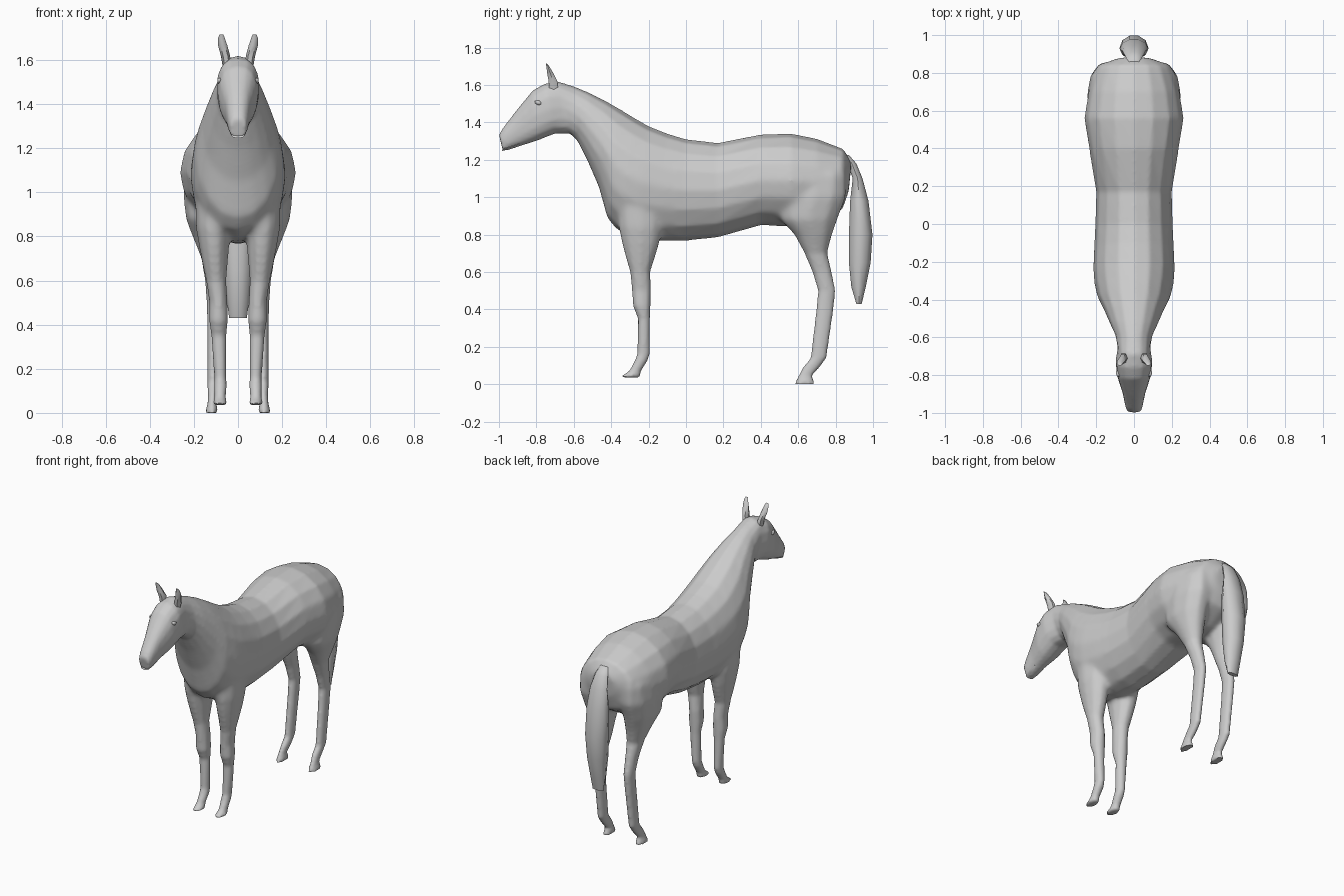
import bpy, bmesh, math
from mathutils import Vector

grey = bpy.data.materials.new("grey coat")
grey.diffuse_color = (0.6, 0.6, 0.6, 1)


def loft(name, rings, sides=12, mirror=False):
    """Skin rings given as (centre, half axis a, half axis b, roundness)."""
    bm = bmesh.new()
    loops = []

    def bend(v, p):
        return math.copysign(abs(v) ** p, v) if abs(v) > 1e-6 else 0.0

    for c, a, b, p in rings:
        ang = [2 * math.pi * i / sides for i in range(sides)]
        loops.append([bm.verts.new(Vector(c) + Vector(a) * bend(math.cos(t), p)
                                   + Vector(b) * bend(math.sin(t), p)) for t in ang])
    for r, s in zip(loops, loops[1:]):
        for i in range(sides):
            j = (i + 1) % sides
            bm.faces.new((r[i], r[j], s[j], s[i]))
    bm.faces.new(loops[0])
    bm.faces.new(loops[-1])
    if mirror:
        g = bmesh.ops.duplicate(bm, geom=bm.verts[:] + bm.edges[:] + bm.faces[:])["geom"]
        for v in g:
            if isinstance(v, bmesh.types.BMVert):
                v.co.x = -v.co.x
    bmesh.ops.recalc_face_normals(bm, faces=bm.faces[:])
    me = bpy.data.meshes.new(name)
    bm.to_mesh(me)
    bm.free()
    ob = bpy.data.objects.new(name, me)
    bpy.context.collection.objects.link(ob)
    me.materials.append(grey)
    return ob


def upright(name, rows, mirror=False, sides=8):
    """Limb from rows of (z, y_front, y_back, x_in, x_out)."""
    return loft(name, [(((x0 + x1) / 2, (y0 + y1) / 2, z), ((x1 - x0) / 2, 0, 0),
                        (0, (y1 - y0) / 2, 0), 1) for z, y0, y1, x0, x1 in rows], sides, mirror)


# Body, neck and head: top y, top z, bottom y, bottom z, half width
spine = [
    (.885, 1.19, .87, 1.03, .09), (.84, 1.258, .835, .93, .195), (.70, 1.312, .70, .85, .242),
    (.56, 1.34, .56, .84, .265), (.40, 1.335, .40, .85, .238), (.17, 1.29, .17, .785, .20),
    (0, 1.31, -.02, .765, .205), (-.10, 1.34, -.15, .765, .212), (-.20, 1.38, -.28, .785, .217),
    (-.27, 1.42, -.37, .825, .21), (-.36, 1.475, -.42, .885, .193), (-.43, 1.515, -.465, 1.05, .162),
    (-.52, 1.56, -.53, 1.20, .128), (-.60, 1.593, -.58, 1.30, .098), (-.69, 1.62, -.62, 1.34, .086),
    (-.76, 1.605, -.70, 1.34, .098), (-.82, 1.57, -.80, 1.30, .088), (-.91, 1.46, -.88, 1.275, .06),
    (-.98, 1.368, -.94, 1.255, .047), (-1.0, 1.335, -.978, 1.245, .038),
]
body = loft("body", [((0, (a + c) / 2, (b + d) / 2), (0, (a - c) / 2, (b - d) / 2), (w, 0, 0),
                      .82 if a < -.65 else 1) for a, b, c, d, w in spine], 16)

# Front legs
front_legs = upright("front_legs", [
    (1.16, -.30, -.20, .08, .14), (1.05, -.35, -.15, .06, .185), (.95, -.365, -.13, .045, .195),
    (.84, -.365, -.12, .03, .193), (.75, -.345, -.14, .04, .177), (.60, -.30, -.19, .053, .145),
    (.50, -.29, -.185, .047, .130), (.42, -.285, -.188, .045, .132), (.35, -.257, -.192, .052, .122),
    (.16, -.262, -.193, .052, .108), (.125, -.275, -.205, .05, .11), (.07, -.305, -.24, .055, .108),
    (.035, -.36, -.243, .048, .114)], True, 10)

# Hind legs with thighs
hind_legs = upright("hind_legs", [
    (1.22, .60, .80, .09, .17), (1.12, .54, .862, .06, .235), (1.0, .50, .862, .05, .25),
    (.88, .50, .815, .045, .238), (.80, .575, .785, .055, .208), (.70, .632, .757, .065, .167),
    (.60, .675, .78, .075, .150), (.50, .705, .80, .080, .142), (.40, .695, .79, .083, .140),
    (.14, .665, .752, .088, .140), (.09, .625, .715, .09, .138), (.045, .60, .675, .098, .138),
    (.0, .578, .692, .088, .15)], True, 10)

# Merge the legs into the body as one skin
bpy.ops.object.select_all(action="DESELECT")
for ob in (front_legs, hind_legs, body):
    ob.select_set(True)
bpy.context.view_layer.objects.active = body
bpy.ops.object.join()
skin = body.modifiers.new("skin", "REMESH")
skin.mode, skin.voxel_size = "VOXEL", .011
bpy.ops.object.modifier_apply(modifier=skin.name)

# Soften the shoulder and hip joints most, the rest only lightly
joints = body.vertex_groups.new(name="joints")
for v in body.data.vertices:
    z, y = v.co.z, v.co.y
    near = .68 < z < 1.24 and (y < -.05 or y > .38)
    if near:
        joints.add([v.index], min(1, (z - .68) / .1, (1.24 - z) / .06), "REPLACE")
for label, group, times in (("blend", "joints", 22), ("polish", "", 3)):
    s = body.modifiers.new(label, "SMOOTH")
    s.factor, s.iterations, s.vertex_group = .5, times, group
    bpy.ops.object.modifier_apply(modifier=s.name)

# Tail hanging from the dock
tail = upright("tail", [
    (1.225, .83, .872, -.03, .03), (1.18, .862, .912, -.045, .045), (1.10, .89, .945, -.062, .062),
    (.98, .875, .978, -.076, .076), (.80, .868, 1.0, -.076, .076), (.65, .868, .99, -.066, .066),
    (.52, .882, .963, -.052, .052), (.43, .91, .94, -.04, .04)], sides=10)

# Ears
ears = upright("ears", [
    (1.575, -.735, -.68, .03, .07), (1.62, -.738, -.685, .036, .078), (1.665, -.745, -.708, .048, .09),
    (1.70, -.748, -.73, .06, .09), (1.715, -.75, -.744, .066, .084)], True, 6)

# Eyes and lower lip
eyes = loft("eyes", [((x, -.79, 1.505), (0, r, -.4 * r), (0, .25 * r, .6 * r), 1)
                     for x, r in ((.07, .02), (.088, .018), (.094, .008))], 8, True)
lip = loft("lower_lip", [((0, y, z), (w, 0, 0), (0, .004, .011), 1) for y, z, w in
                         ((-.89, 1.285, .036), (-.94, 1.268, .036), (-.98, 1.257, .03))], 10)

# Smooth shading with crisp hoof edges
for ob in (body, tail, ears, eyes, lip):
    bpy.ops.object.select_all(action="DESELECT")
    ob.select_set(True)
    bpy.context.view_layer.objects.active = ob
    bpy.ops.object.shade_smooth_by_angle(angle=math.radians(55))
